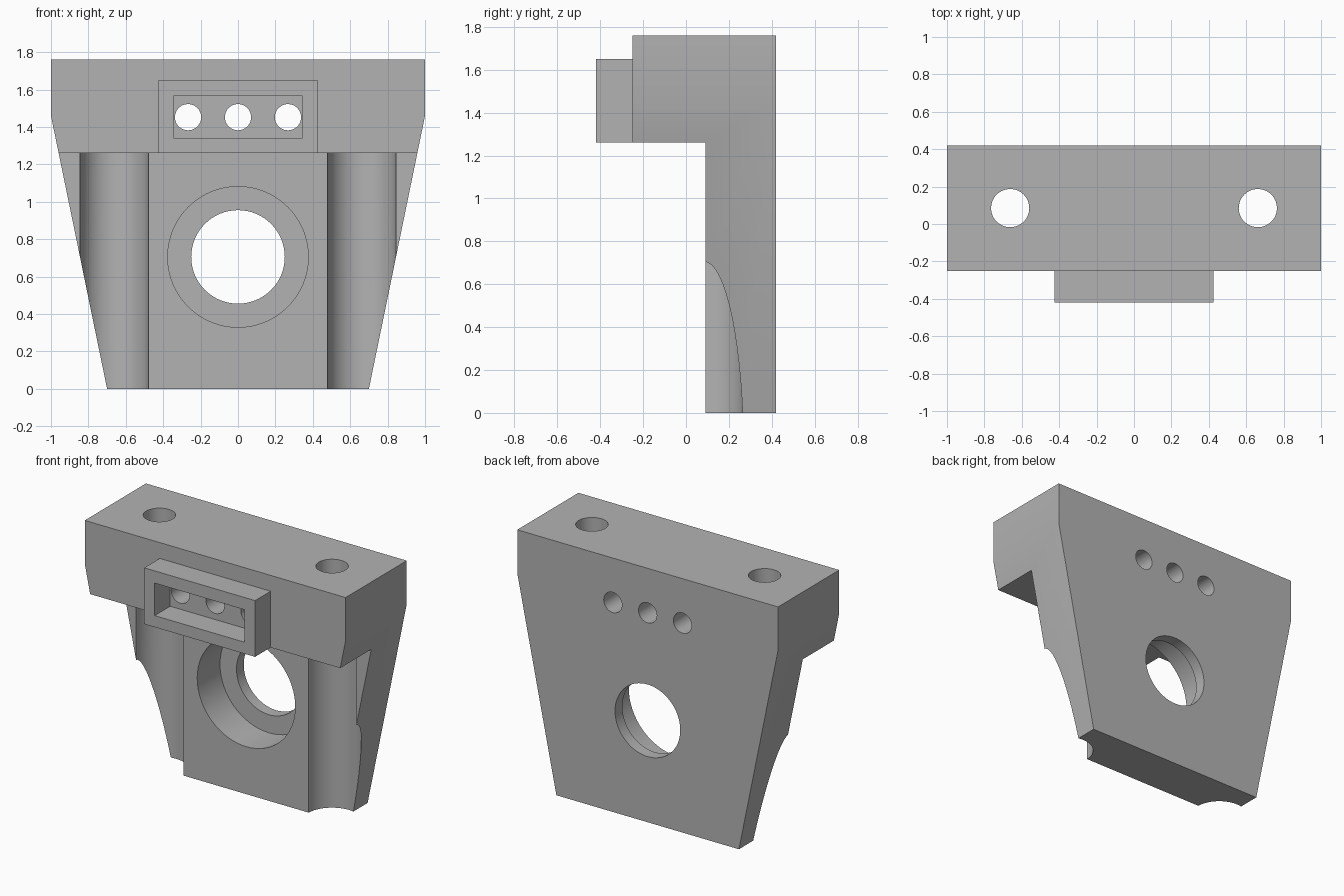
import bpy
import bmesh
from math import radians
from mathutils import Matrix, Vector

if "Cube" in bpy.data.objects:
    bpy.data.objects.remove(bpy.data.objects["Cube"])

grey = bpy.data.materials.new("plain grey")
grey.use_nodes = True
colour = (0.45, 0.45, 0.45, 1)
grey.diffuse_color = colour
grey.node_tree.nodes["Principled BSDF"].inputs["Base Color"].default_value = colour


def to_object(bm, name):
    bmesh.ops.recalc_face_normals(bm, faces=bm.faces)
    mesh = bpy.data.meshes.new(name)
    bm.to_mesh(mesh)
    bm.free()
    mesh.materials.append(grey)
    obj = bpy.data.objects.new(name, mesh)
    bpy.context.collection.objects.link(obj)
    return obj


def prism(name, outline, y0, y1):
    """Extrude an x-z outline from y0 to y1."""
    bm = bmesh.new()
    face = bm.faces.new([bm.verts.new((x, y0, z)) for x, z in outline])
    new = bmesh.ops.extrude_face_region(bm, geom=[face])["geom"]
    verts = [v for v in new if isinstance(v, bmesh.types.BMVert)]
    bmesh.ops.translate(bm, verts=verts, vec=(0, y1 - y0, 0))
    return to_object(bm, name)


def box(name, half_width, y0, y1, z0, z1):
    w = half_width
    return prism(name, [(-w, z0), (w, z0), (w, z1), (-w, z1)], y0, y1)


def cylinder(name, radius, start, end):
    """Round bar between two points."""
    a, b = Vector(start), Vector(end)
    turn = (b - a).to_track_quat("Z", "Y").to_matrix().to_4x4()
    bm = bmesh.new()
    bmesh.ops.create_cone(bm, cap_ends=True, segments=64, radius1=radius,
                          radius2=radius, depth=(b - a).length,
                          matrix=Matrix.Translation((a + b) / 2) @ turn)
    return to_object(bm, name)


def combine(target, tool, operation="DIFFERENCE"):
    tool.hide_render = True
    mod = target.modifiers.new(tool.name, "BOOLEAN")
    mod.operation = operation
    mod.solver = "EXACT"
    mod.object = tool
    bpy.context.view_layer.objects.active = target
    bpy.ops.object.modifier_apply(modifier=mod.name)
    bpy.data.objects.remove(tool)


# Tapered body with a deep head and a thinner plate below
half = [(0.7, 0), (1, 1.46), (1, 1.76)]
outline = half + [(-x, z) for x, z in reversed(half)]
bracket = prism("bracket_body", outline, -0.25, 0.42)
combine(bracket, box("lower_relief", 1.2, -0.5, 0.09, -0.1, 1.26))

# Raised frame with a rectangular pocket
combine(bracket, box("front_frame", 0.425, -0.42, -0.1, 1.26, 1.65), "UNION")
combine(bracket, box("frame_pocket", 0.345, -0.6, -0.25, 1.34, 1.565))

# Three small holes through the pocket
for x in (-0.267, 0, 0.267):
    combine(bracket, cylinder("pocket_hole", 0.07, (x, -0.5, 1.452), (x, 0.6, 1.452)))

# Stepped bearing bore
combine(bracket, cylinder("counterbore", 0.376, (0, -0.1, 0.705), (0, 0.34, 0.705)))
combine(bracket, cylinder("through_bore", 0.25, (0, 0, 0.705), (0, 0.6, 0.705)))

# Vertical bolt holes and the round clearance grooves below them
for x in (-0.662, 0.662):
    combine(bracket, cylinder("clearance_groove", 0.183, (x, 0.085, -0.1), (x, 0.085, 1.26)))
    combine(bracket, cylinder("bolt_hole", 0.102, (x, 0.085, 1.1), (x, 0.085, 1.9)))

# Smooth the round walls, keep the edges crisp
bpy.ops.object.select_all(action="DESELECT")
bracket.select_set(True)
bpy.context.view_layer.objects.active = bracket
bpy.ops.object.shade_smooth_by_angle(angle=radians(30))
